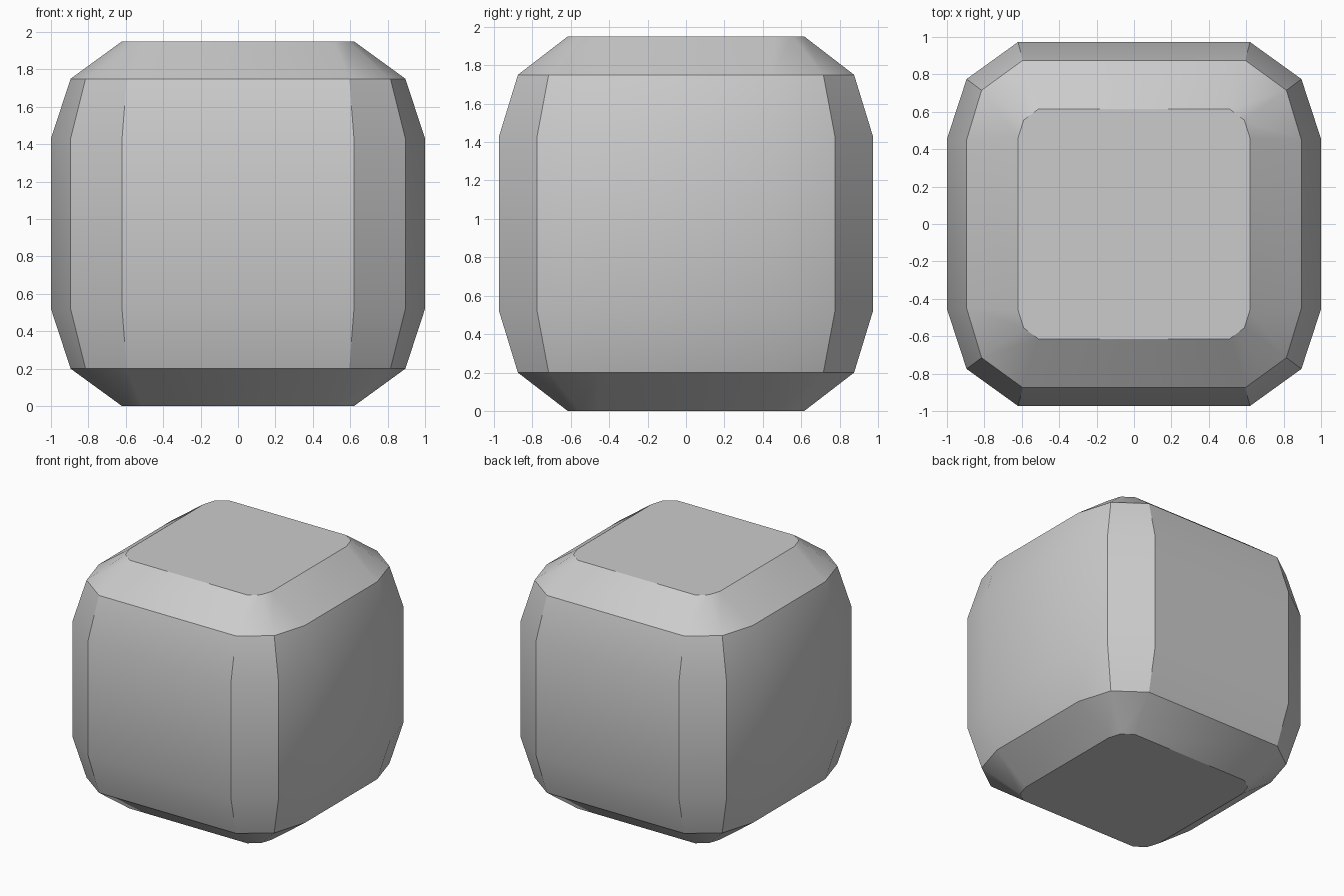
import bpy, bmesh, math

cube = bpy.data.objects.get("Cube")
if cube:
    bpy.data.objects.remove(cube, do_unlink=True)

# Plain grey material
grey = bpy.data.materials.new("grey")
grey.use_nodes = True
colour = (0.6, 0.6, 0.6, 1)
grey.diffuse_color = colour
grey.node_tree.nodes["Principled BSDF"].inputs["Base Color"].default_value = colour

# One corner of each cross-section, from the end cap to the widest band
CAP = [(0.62, 0.46), (0.59, 0.555), (0.51, 0.615)]
SHOULDER = [(0.895, 0.45), (0.815, 0.715), (0.595, 0.875)]
BAND = [(1.0, 0.455), (0.895, 0.775), (0.62, 0.973)]
LEVELS = [(0, CAP), (0.2, SHOULDER), (0.52, BAND),
          (1.43, BAND), (1.75, SHOULDER), (1.95, CAP)]


def outline(corner):
    """Mirror one corner into a closed counter-clockwise loop."""
    half = corner + [(-x, y) for x, y in reversed(corner)]
    return half + [(-x, -y) for x, y in half]


# Rounded block: stacked rings, bridged and capped
bm = bmesh.new()
rings = [[bm.verts.new((x, y, z)) for x, y in outline(c)] for z, c in LEVELS]
for low, high in zip(rings, rings[1:]):
    for i in range(len(low)):
        j = (i + 1) % len(low)
        bm.faces.new((low[i], low[j], high[j], high[i]))
bm.faces.new(rings[-1])
bm.faces.new(rings[0][::-1])
bmesh.ops.recalc_face_normals(bm, faces=bm.faces)

mesh = bpy.data.meshes.new("rounded_block")
bm.to_mesh(mesh)
bm.free()
mesh.materials.append(grey)
block = bpy.data.objects.new("rounded_block", mesh)
bpy.context.collection.objects.link(block)

# Smooth shading that keeps the bevel edges crisp
bpy.ops.object.select_all(action='DESELECT')
block.select_set(True)
bpy.context.view_layer.objects.active = block
bpy.ops.object.shade_smooth_by_angle(angle=math.radians(30))
